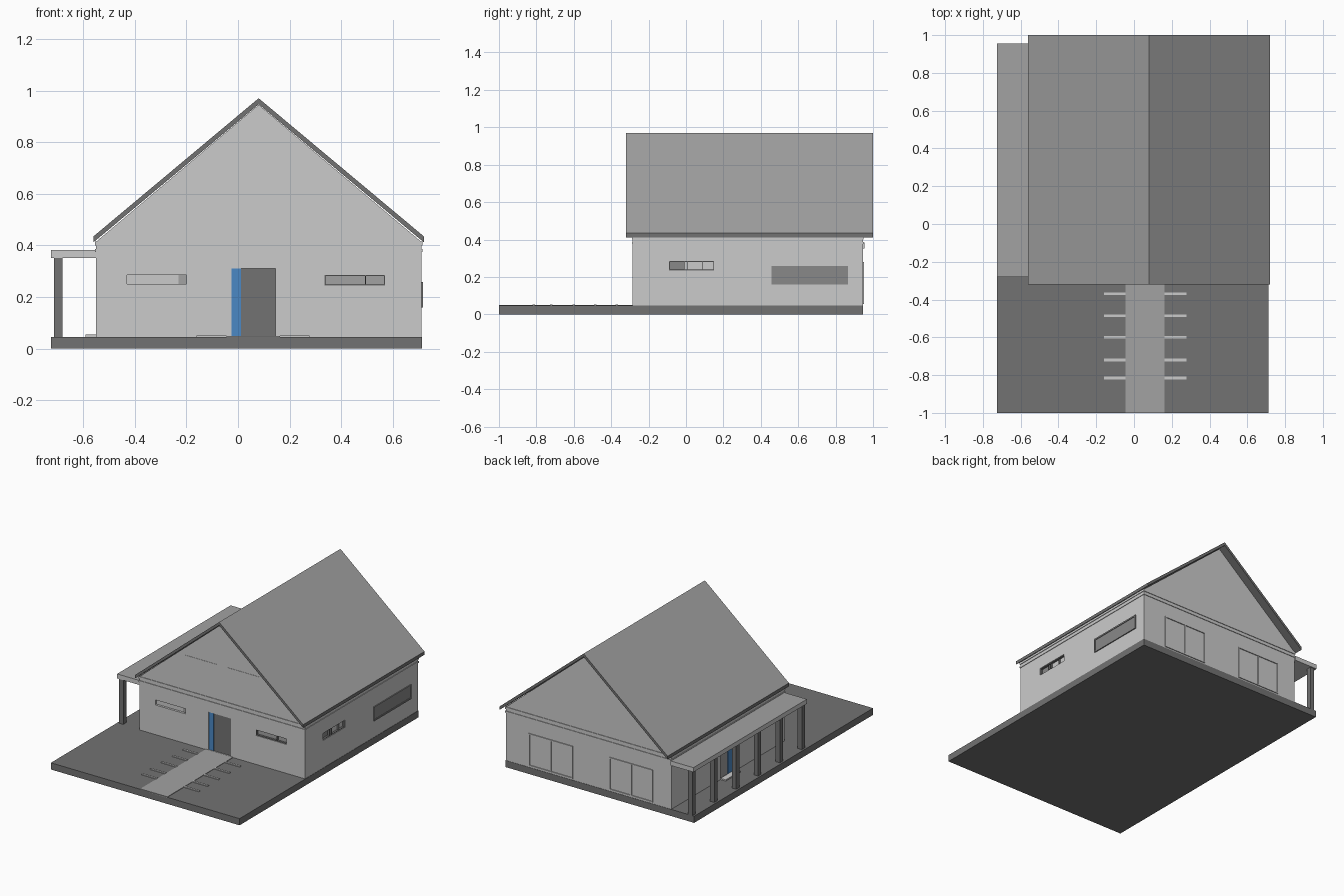
import bpy, bmesh

if "Cube" in bpy.data.objects:
    bpy.data.objects.remove(bpy.data.objects["Cube"])


def material(name, rgb):
    m = bpy.data.materials.new(name)
    m.diffuse_color = (*rgb, 1)
    m.use_nodes = True
    m.node_tree.nodes["Principled BSDF"].inputs["Base Color"].default_value = m.diffuse_color
    return m


LIGHT = material("light_grey", (0.60, 0.60, 0.60))
MID = material("mid_grey", (0.36, 0.36, 0.36))
DARK = material("dark_grey", (0.17, 0.17, 0.17))
GLASS = material("glass_grey", (0.25, 0.25, 0.25))
BLUE = material("blue", (0.07, 0.25, 0.56))


def add(name, bm, *mats):
    bmesh.ops.recalc_face_normals(bm, faces=bm.faces)
    me = bpy.data.meshes.new(name)
    bm.to_mesh(me)
    bm.free()
    ob = bpy.data.objects.new(name, me)
    bpy.context.collection.objects.link(ob)
    for m in mats:
        me.materials.append(m)
    return ob


def box(name, x, y, z, *mats):
    bm = bmesh.new()
    bmesh.ops.create_cube(bm, size=1)
    for v in bm.verts:
        v.co = [(r[0] + r[1]) / 2 + c * (r[1] - r[0]) for c, r in zip(v.co, (x, y, z))]
    return add(name, bm, *mats)


def prism(name, profile, y0, y1, *mats):
    bm = bmesh.new()
    f = bm.faces.new([bm.verts.new((x, y0, z)) for x, z in profile])
    ext = bmesh.ops.extrude_face_region(bm, geom=[f])["geom"]
    bmesh.ops.translate(bm, vec=(0, y1 - y0, 0),
                        verts=[g for g in ext if isinstance(g, bmesh.types.BMVert)])
    return add(name, bm, *mats)


def cut(ob, x, y, z):
    cutter = box("cutter", x, y, z, LIGHT)
    mod = ob.modifiers.new("cut", "BOOLEAN")
    mod.operation, mod.solver, mod.object = "DIFFERENCE", "EXACT", cutter
    bpy.context.view_layer.objects.active = ob
    bpy.ops.object.modifier_apply(modifier=mod.name)
    bpy.data.objects.remove(cutter)


def frame(name, axis, u, z, d, w, mat, mullions=()):
    """Rectangular frame: u = range along the wall, d = depth range."""
    def bar(tag, uu, zz):
        x, y = (uu, d) if axis == "x" else (d, uu)
        box(f"{name}_{tag}", x, y, zz, mat)
    bar("bottom", u, (z[0], z[0] + w))
    bar("top", u, (z[1] - w, z[1]))
    posts = [u[0], u[1] - w] + [m - w / 2 for m in mullions]
    for i, p in enumerate(posts):
        bar(f"post_{i}", (p, p + w), (z[0] + w, z[1] - w))


X0, X1, Y0, Y1 = -0.55, 0.71, -0.285, 0.945

# Ground slab, path and planting strips
box("ground_slab", (-0.725, 0.712), (-1, 0.947), (0, 0.046), DARK)
box("path", (-0.045, 0.162), (-1, Y0), (0.04, 0.049), MID)
for i, y in enumerate((-0.37, -0.485, -0.6, -0.72, -0.815)):
    for side, x in (("left", (-0.16, -0.045)), ("right", (0.162, 0.277))):
        box(f"path_strip_{side}_{i}", x, (y - 0.007, y + 0.007), (0.04, 0.052), LIGHT)

# Hollow walls with door and window openings
walls = box("walls", (X0, X1), (Y0, Y1), (0.04, 0.415), LIGHT)
T = 0.03
cut(walls, (X0 + T, X1 - T), (Y0 + T, Y1 - T), (0.046, 0.40))
cut(walls, (-0.025, 0.145), (Y0 - 0.1, Y0 + 0.1), (0.05, 0.31))
cut(walls, (-0.43, -0.20), (Y0 - 0.1, Y0 + 0.1), (0.25, 0.285))
cut(walls, (0.335, 0.57), (Y0 - 0.1, Y0 + 0.1), (0.245, 0.285))
cut(walls, (X1 - 0.1, X1 + 0.1), (-0.09, 0.15), (0.235, 0.285))
cut(walls, (X0 - 0.1, X0 + 0.1), (0.25, 0.41), (0.05, 0.31))

# Front door and side door, each with a blue strip
box("front_door", (0.012, 0.145), (Y0 + 0.006, Y0 + 0.02), (0.05, 0.31), DARK)
box("front_door_strip", (-0.025, 0.012), (Y0 + 0.004, Y0 + 0.02), (0.05, 0.31), BLUE)
box("side_door", (X0 + 0.008, X0 + 0.02), (0.25, 0.41), (0.05, 0.31), MID)
box("side_door_strip", (X0 + 0.004, X0 + 0.02), (0.275, 0.325), (0.05, 0.31), BLUE)
box("side_step", (X0 - 0.04, X0), (0.25, 0.41), (0.04, 0.055), LIGHT)

# Front slot windows
box("front_left_pane", (-0.43, -0.23), (Y0 + 0.015, Y0 + 0.02), (0.25, 0.285), LIGHT)
box("front_left_vent", (-0.23, -0.20), (Y0 + 0.015, Y0 + 0.02), (0.25, 0.285), MID)
box("front_right_pane", (0.335, 0.57), (Y0 + 0.018, Y0 + 0.022), (0.245, 0.285), MID)
frame("front_right_frame", "x", (0.335, 0.57), (0.245, 0.285),
      (Y0 + 0.004, Y0 + 0.018), 0.004, DARK, (0.493,))

# Right side slot window and long window
box("side_slot_pane", (X1 - 0.022, X1 - 0.018), (-0.01, 0.15), (0.235, 0.285), LIGHT)
box("side_slot_dark_pane", (X1 - 0.022, X1 - 0.018), (-0.09, -0.01), (0.235, 0.285), GLASS)
frame("side_slot_frame", "y", (-0.09, 0.15), (0.235, 0.285),
      (X1 - 0.018, X1 - 0.004), 0.004, DARK, (-0.01, 0.01, 0.09))
box("long_window_pane", (X1 - 0.01, X1 + 0.003), (0.465, 0.86), (0.165, 0.253), GLASS)
frame("long_window_frame", "y", (0.458, 0.866), (0.16, 0.258),
      (X1 - 0.01, X1 + 0.007), 0.01, GLASS)

# Back sliding windows
for side, x in (("left", (0.20, 0.535)), ("right", (-0.41, -0.08))):
    frame(f"back_window_{side}", "x", x, (0.055, 0.28), (Y1 - 0.01, Y1 + 0.006),
          0.008, LIGHT, ((x[0] + x[1]) / 2,))

# Cornice bands round the house
for i, (z0, z1) in enumerate(((0.375, 0.387), (0.40, 0.415))):
    e = 0.004
    box(f"cornice_{i}", (X0 - e, X1 + e), (Y0 - e, Y1 + e), (z0, z1), LIGHT)

# Gable block with flat upper panels
prism("gable", [(X0, 0.414), (X1, 0.414), (0.08, 0.945)], Y0, Y1, LIGHT)
for side, x in (("left", (-0.205, 0.037)), ("right", (0.123, 0.365))):
    box(f"gable_panel_{side}", x, (Y0 - 0.002, Y0), (0.42, 0.655), LIGHT)

# Pitched roof: mid grey slopes, dark edges and underside
roof = prism("roof", [(-0.56, 0.412), (-0.56, 0.435), (0.08, 0.97), (0.72, 0.435),
                      (0.72, 0.412), (0.08, 0.947)], -0.32, 1.0, DARK, MID)
# Side porch roof with a mid grey top
porch = box("porch_roof", (-0.725, X0), (-0.28, 0.955), (0.352, 0.383), LIGHT, MID)
for ob in (roof, porch):
    for p in ob.data.polygons:
        p.material_index = int(p.normal.z > 0.3)

# Porch columns
for i in range(6):
    y = -0.26 + i * 0.238
    box(f"porch_column_{i}", (-0.712, -0.68), (y - 0.017, y + 0.017), (0.04, 0.353), DARK)
